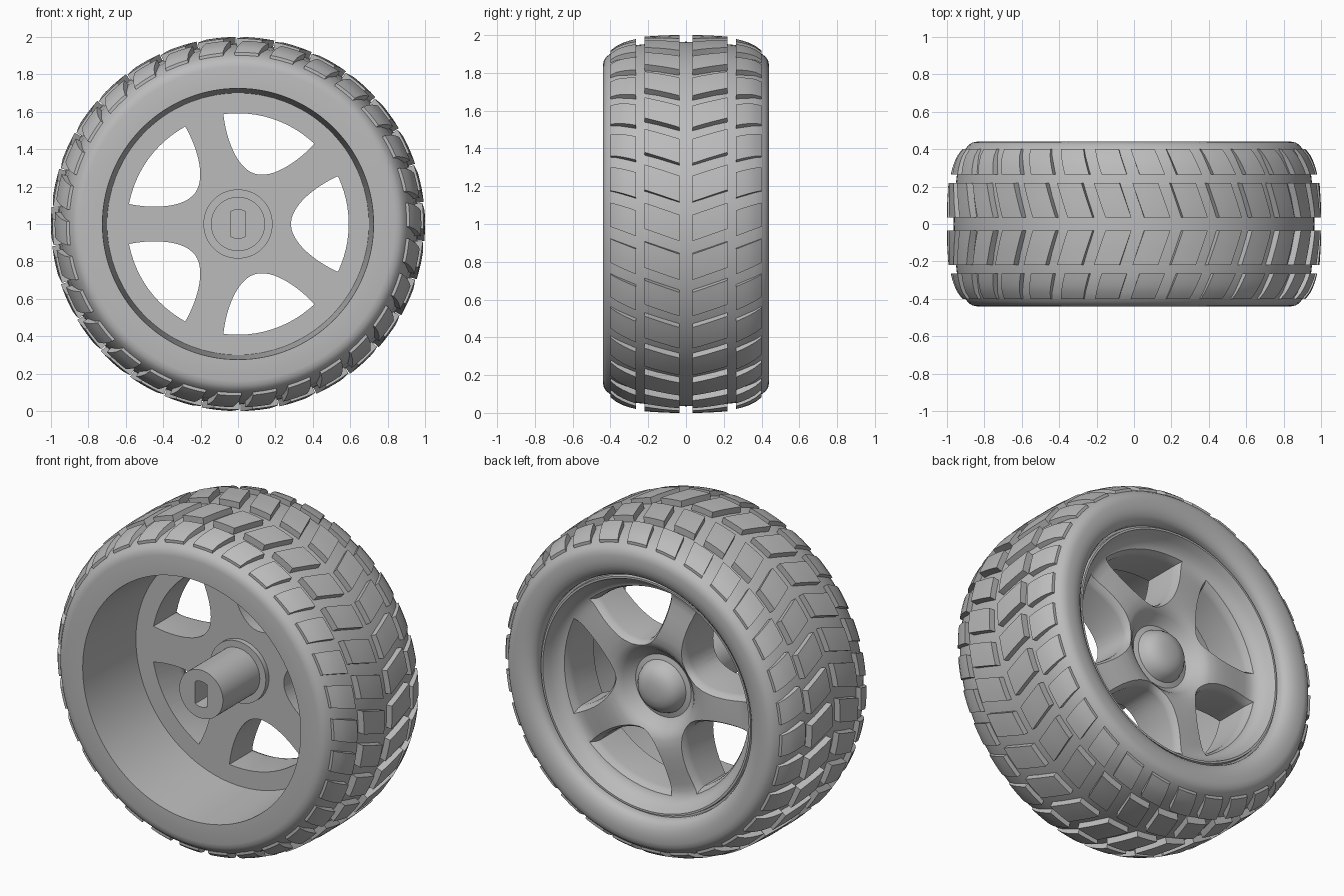
import bpy, bmesh, math
from mathutils import Vector, geometry

if "Cube" in bpy.data.objects:
    bpy.data.objects.remove(bpy.data.objects["Cube"], do_unlink=True)

HUB = Vector((0, 0, 1))
AXLE = Vector((0, 1, 0))

grey = bpy.data.materials.new("mid grey")
grey.use_nodes = True
grey.diffuse_color = (0.5, 0.5, 0.5, 1)
grey.node_tree.nodes["Principled BSDF"].inputs["Base Color"].default_value = grey.diffuse_color


def polar(r, y, a):
    return HUB + Vector((r * math.cos(a), y, r * math.sin(a)))


def interp(points, t):
    for (t0, v0), (t1, v1) in zip(points, points[1:]):
        if t <= t1:
            return v0 + (v1 - v0) * (t - t0) / (t1 - t0)
    return points[-1][1]


def finish(bm, name):
    bmesh.ops.remove_doubles(bm, verts=bm.verts, dist=1e-5)
    bmesh.ops.recalc_face_normals(bm, faces=bm.faces)
    mesh = bpy.data.meshes.new(name)
    bm.to_mesh(mesh)
    bm.free()
    mesh.materials.append(grey)
    obj = bpy.data.objects.new(name, mesh)
    bpy.context.collection.objects.link(obj)
    return obj


def activate(obj):
    bpy.ops.object.select_all(action="DESELECT")
    obj.select_set(True)
    bpy.context.view_layer.objects.active = obj


def smooth(obj, angle=30):
    activate(obj)
    bpy.ops.object.shade_smooth_by_angle(angle=math.radians(angle))


def lathe(name, profile, closed=False, steps=120):
    """Revolve (radius, y) points around the axle."""
    bm = bmesh.new()
    verts = [bm.verts.new(polar(r, y, 0)) for r, y in profile]
    pairs = list(zip(verts, verts[1:]))
    if closed:
        pairs.append((verts[-1], verts[0]))
    edges = [bm.edges.new(p) for p in pairs]
    bmesh.ops.spin(bm, geom=verts + edges, cent=HUB, axis=AXLE,
                   angle=math.tau, steps=steps, use_duplicate=False)
    return finish(bm, name)


def loft(name, rings):
    """Skin a stack of equal point rings and cap both ends."""
    bm = bmesh.new()
    rows = [[bm.verts.new(p) for p in ring] for ring in rings]
    n = len(rows[0])
    for low, high in zip(rows, rows[1:]):
        for i in range(n):
            j = (i + 1) % n
            bm.faces.new((low[i], low[j], high[j], high[i]))
    bm.faces.new(rows[0])
    bm.faces.new(rows[-1])
    return finish(bm, name)


def cut(obj, cutter):
    mod = obj.modifiers.new("cut", "BOOLEAN")
    mod.operation = "DIFFERENCE"
    mod.solver = "EXACT"
    mod.object = cutter
    activate(obj)
    bpy.ops.object.modifier_apply(modifier=mod.name)
    bpy.data.objects.remove(cutter, do_unlink=True)


# Tyre carcass, its back bead rolling in over the rim
tyre = lathe("tyre", [
    (0.735, -0.44), (0.84, -0.44), (0.865, -0.435), (0.885, -0.422), (0.902, -0.4),
    (0.922, -0.365), (0.945, -0.28), (0.96, -0.15), (0.965, 0), (0.96, 0.15),
    (0.945, 0.28), (0.922, 0.365), (0.902, 0.4), (0.885, 0.422), (0.865, 0.435),
    (0.84, 0.44), (0.8, 0.44), (0.77, 0.435), (0.74, 0.423), (0.72, 0.405),
    (0.712, 0.385), (0.712, 0.35), (0.735, 0.35)], closed=True)
smooth(tyre)

# Rim: domed cap, bowl, raised spoke face, dish and lip, then the open barrel
back = [(0, 0.315), (0.05, 0.313), (0.09, 0.303), (0.12, 0.285), (0.143, 0.255),
        (0.155, 0.222), (0.185, 0.215), (0.21, 0.232), (0.235, 0.265), (0.26, 0.288),
        (0.29, 0.3), (0.34, 0.305), (0.4, 0.302), (0.48, 0.293), (0.55, 0.282), (0.59, 0.28),
        (0.62, 0.288), (0.645, 0.308), (0.665, 0.338), (0.678, 0.368)]
rim = lathe("rim", back + [
    (0.685, 0.382), (0.697, 0.382), (0.7, 0.36), (0.713, 0.36),
    (0.735, 0.34), (0.735, -0.44), (0.725, -0.44), (0.7, 0.03), (0, 0.03)])

# Five spoke windows, flared where they meet the spoke face
side = [Vector(p) for p in geometry.interpolate_bezier(
    (0.283, 0, 0), (0.283, 0.11, 0), (0.44, 0.215, 0), (0.535, 0.256, 0), 14)]
reach = math.atan2(0.256, 0.535)
arc = [Vector((0.592 * math.cos(t), 0.592 * math.sin(t), 0))
       for t in (reach * (1 - i / 6) for i in range(1, 12))]
outline = side + arc + [Vector((p.x, -p.y, 0)) for p in reversed(side[1:])]
flare = [(1, -0.05), (1.03, -0.025), (1.1, -0.006), (1.16, 0.012)]


def window_ring(turn, scale, lift=None, flat=0):
    ring = []
    for p in outline:
        q = Vector((0.45 + (p.x - 0.45) * scale, p.y * scale))
        y = flat if lift is None else interp(back, q.length) + lift
        ring.append(polar(q.length, y, turn + math.atan2(q.y, q.x)))
    return ring


for k in range(5):
    turn = k * math.tau / 5
    rings = [window_ring(turn, 1, flat=-0.1)]
    rings += [window_ring(turn, s, lift) for s, lift in flare]
    rings.append(window_ring(turn, flare[-1][0], flat=0.6))
    cut(rim, loft("window_cutter", rings))
smooth(rim, 35)

# Axle socket with a flange and a double-flat blind hole
socket = lathe("axle_socket", [(0, 0.04), (0.185, 0.04), (0.185, 0), (0.145, 0),
                               (0.145, -0.35), (0, -0.35)], steps=64)
slot = [(max(-0.04, min(0.04, 0.077 * math.cos(t))), 0.077 * math.sin(t))
        for t in (i * math.tau / 48 for i in range(48))]
cut(socket, loft("slot_cutter", [[HUB + Vector((x, y, z)) for x, z in slot]
                                 for y in (-0.5, -0.05)]))
smooth(socket)

# Tread blocks: two slanted rows on each side of the centre groove
crown = [(0, 1.0), (0.1, 1.0), (0.22, 0.992), (0.265, 0.98), (0.3, 0.971),
         (0.34, 0.957), (0.37, 0.942), (0.4, 0.918)]
COUNT = 30
PITCH = math.tau / COUNT
START, LENGTH = math.radians(6.8), math.radians(8)


def tread_row(name, sign, inner, outer, slant_in, slant_out):
    bm = bmesh.new()
    bmesh.ops.create_cube(bm, size=1)
    bmesh.ops.subdivide_edges(bm, edges=bm.edges[:], cuts=3, use_grid_fill=True)
    for v in bm.verts:
        u, w, h = (c + 0.5 for c in v.co)
        y = inner + (outer - inner) * w
        a = START + LENGTH * u + slant_in + (slant_out - slant_in) * w
        v.co = polar(interp(crown, y) - 0.06 * (1 - h), sign * y, a)
    geom = bm.verts[:] + bm.edges[:] + bm.faces[:]
    bmesh.ops.spin(bm, geom=geom, cent=HUB, axis=AXLE, angle=PITCH * (COUNT - 1),
                   steps=COUNT - 1, use_duplicate=True)
    smooth(finish(bm, name))


for label, sign in (("front", -1), ("back", 1)):
    tread_row(label + "_centre_tread", sign, 0.035, 0.22, 0, 0.065)
    tread_row(label + "_shoulder_tread", sign, 0.265, 0.4, 0.025, 0.075)
